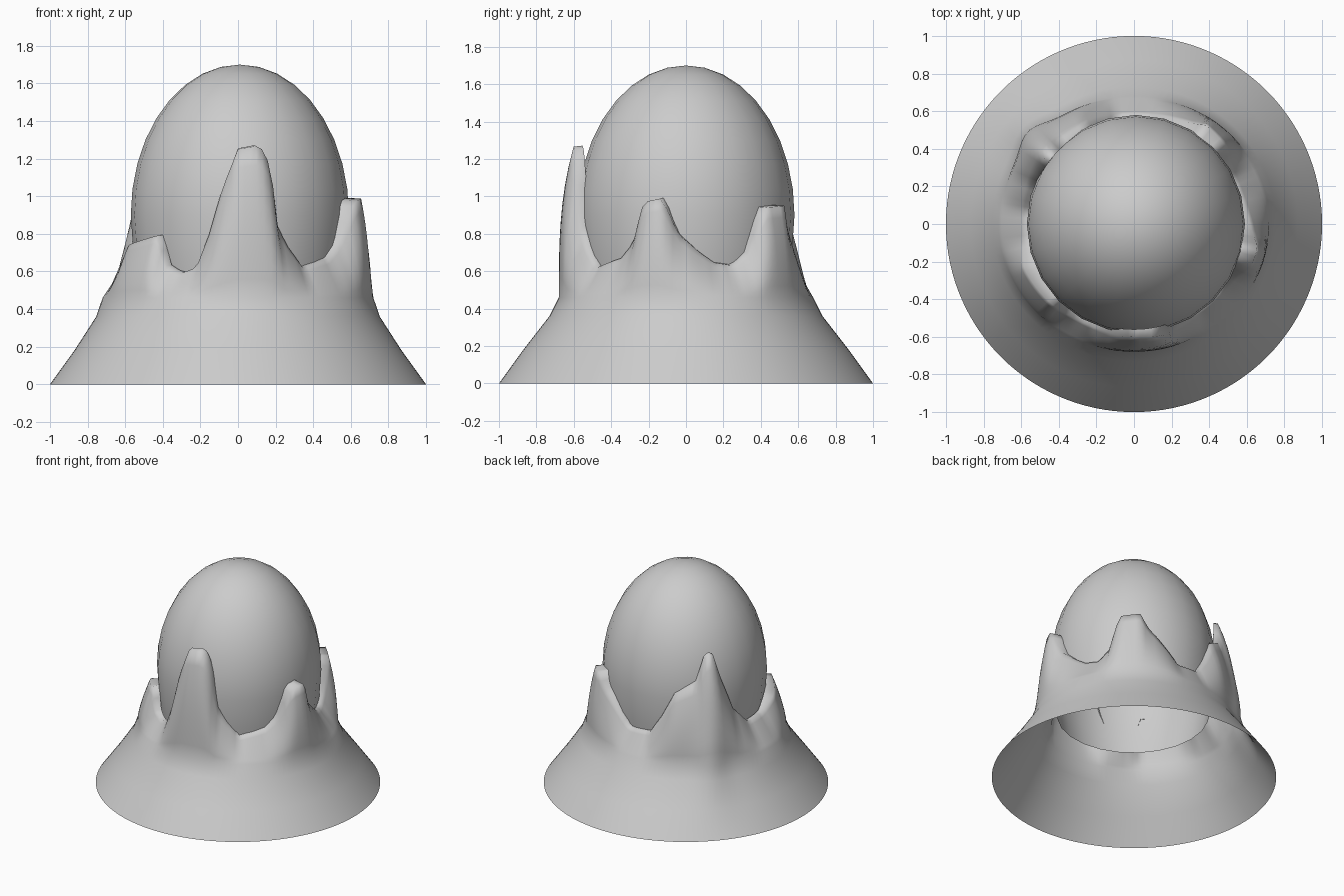
import bpy, bmesh
from math import sin, cos, pi, radians, exp

if "Cube" in bpy.data.objects:
    bpy.data.objects.remove(bpy.data.objects["Cube"])


def build(name, rings, cap_point=None, angle=50):
    """Join equal-length rings of points into a smooth skin."""
    bm = bmesh.new()
    rows = [[bm.verts.new(p) for p in ring] for ring in rings]
    n = len(rows[0])
    for a, b in zip(rows, rows[1:]):
        for i in range(n):
            j = (i + 1) % n
            bm.faces.new((a[i], a[j], b[j], b[i]))
    if cap_point:
        top = bm.verts.new(cap_point)
        for i in range(n):
            bm.faces.new((rows[-1][i], rows[-1][(i + 1) % n], top))
    mesh = bpy.data.meshes.new(name)
    bm.to_mesh(mesh)
    bm.free()
    obj = bpy.data.objects.new(name, mesh)
    bpy.context.collection.objects.link(obj)
    bpy.ops.object.select_all(action='DESELECT')
    obj.select_set(True)
    bpy.context.view_layer.objects.active = obj
    bpy.ops.object.shade_smooth_by_angle(angle=radians(angle))
    return obj


def circle(r, z, n, cx=0.0):
    return [(cx + r * cos(2 * pi * i / n), r * sin(2 * pi * i / n), z) for i in range(n)]


# Egg-shaped dome, open underneath
dome_rings = [circle(0.535, 0.50, 24, 0.01), circle(0.565, 0.68, 24, 0.01)]
for k in range(9):
    a = pi / 2 * k / 9
    dome_rings.append(circle(0.58 * cos(a), 0.90 + 0.80 * sin(a), 24, 0.01))
build("egg_dome", dome_rings, (0.01, 0, 1.70))

# Upper edge of the flared base: (angle, height, outer radius)
EDGE = [(-20, 0.97, 0.66), (-11, 0.99, 0.67), (-4, 0.80, 0.63), (7, 0.70, 0.60),
        (15, 0.645, 0.59), (25, 0.63, 0.585), (33, 0.70, 0.60), (41, 0.94, 0.64),
        (54, 0.95, 0.65), (59, 0.86, 0.62), (68, 0.77, 0.60), (82, 0.62, 0.585),
        (99, 0.63, 0.585), (108, 0.77, 0.59), (117, 0.95, 0.59), (132, 1.04, 0.60),
        (139, 1.26, 0.59), (144, 1.24, 0.59), (150, 1.04, 0.59), (159, 0.80, 0.59),
        (173, 0.65, 0.585), (189, 0.66, 0.59), (202, 0.74, 0.63), (225, 0.79, 0.61),
        (231, 0.63, 0.60), (239, 0.59, 0.59), (248, 0.62, 0.59), (255, 0.80, 0.59),
        (262, 1.04, 0.60), (270, 1.25, 0.60), (281, 1.27, 0.61), (287, 1.15, 0.61),
        (290, 0.86, 0.59), (296, 0.74, 0.59), (306, 0.62, 0.585), (324, 0.67, 0.59),
        (332, 0.75, 0.60), (340, 0.97, 0.66)]


def edge_at(deg):
    if deg > 340:
        deg -= 360
    for (a0, z0, r0), (a1, z1, r1) in zip(EDGE, EDGE[1:]):
        if a0 <= deg <= a1:
            t = (deg - a0) / (a1 - a0)
            return z0 + (z1 - z0) * t, r0 + (r1 - r0) * t


N = 120


def side_stretch(deg):
    """The base is a little wider on the sides than front and back."""
    return 0.02 * cos(2 * radians(deg))


def base_ring(g):
    """g runs from the neck (0) to the jagged upper edge (1)."""
    pts = []
    for i in range(N):
        deg = 360 * i / N
        z_top, r_top = edge_at(deg)
        z = 0.46 + (z_top - 0.46) * g
        peak = max(0, z_top - 0.65)
        neck = 0.70 + side_stretch(deg)
        r = neck + (r_top - neck) * g ** (1 + 3.5 * peak)
        r += 0.05 * exp(-((deg - 139) / 9) ** 2) * exp(-(g / 0.4) ** 2)
        pts.append((r * cos(radians(deg)), r * sin(radians(deg)), z))
    return pts


def shoulder(r, z):
    pts = []
    for i in range(N):
        deg = 360 * i / N
        q = r + side_stretch(deg) * 0.6 + 0.04 * exp(-((deg - 139) / 10) ** 2)
        pts.append((q * cos(radians(deg)), q * sin(radians(deg)), z))
    return pts


# Flared base with rock-like peaks gripping the dome
base_rings = [circle(1.0, 0.0, N), circle(0.87, 0.18, N), shoulder(0.742, 0.36)]
base_rings += [base_ring(k / 8) for k in range(9)]
lip = []
for i in range(N):
    deg = 360 * i / N
    lip.append((0.56 * cos(radians(deg)), 0.56 * sin(radians(deg)), edge_at(deg)[0] + 0.005))
base_rings.append(lip)
build("flared_base", base_rings, angle=85)
